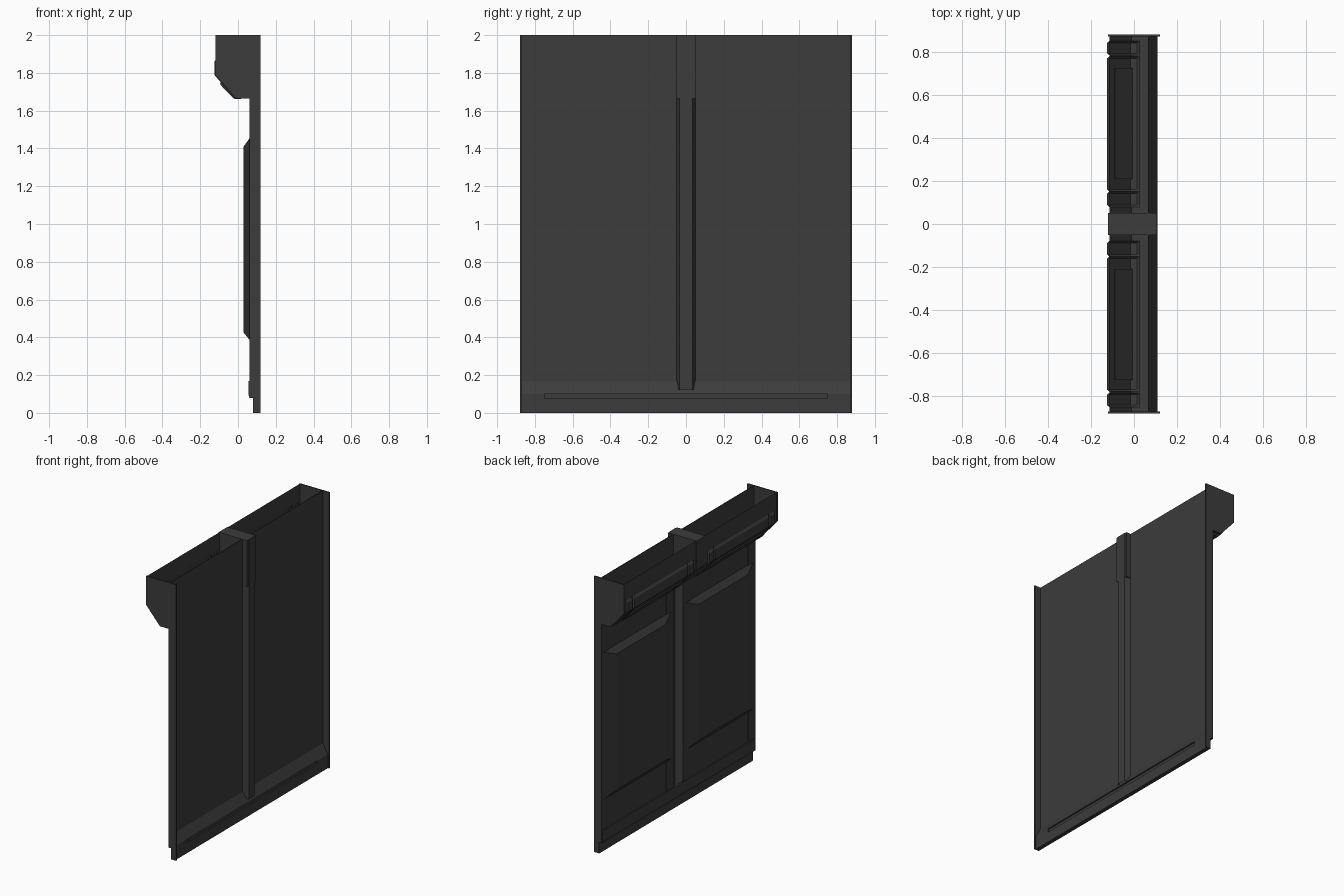
import bpy, bmesh

if "Cube" in bpy.data.objects:
    bpy.data.objects.remove(bpy.data.objects["Cube"])

dark = bpy.data.materials.new("dark_grey")
dark.diffuse_color = (0.045, 0.045, 0.045, 1)
dark.use_nodes = True
dark.node_tree.nodes["Principled BSDF"].inputs["Base Color"].default_value = dark.diffuse_color


def loft(name, sections, closed=True, mirror=False):
    """Skin a list of equal-length point rings; closed rings also get end caps."""
    bm = bmesh.new()
    rings = [[bm.verts.new(p) for p in s] for s in sections]
    n = len(rings[0])
    for a, b in zip(rings, rings[1:]):
        for i in range(n if closed else n - 1):
            j = (i + 1) % n
            bm.faces.new((a[i], a[j], b[j], b[i]))
    if closed:
        bm.faces.new(rings[0][::-1])
        bm.faces.new(rings[-1])
    bmesh.ops.recalc_face_normals(bm, faces=bm.faces)
    me = bpy.data.meshes.new(name)
    bm.to_mesh(me)
    bm.free()
    me.materials.append(dark)
    ob = bpy.data.objects.new(name, me)
    bpy.context.collection.objects.link(ob)
    if mirror:
        m = ob.modifiers.new("mirror", 'MIRROR')
        m.use_axis = (False, True, False)
    return ob


def extrude(name, profile, y0, y1, **kw):
    """Extrude an x-z profile along y."""
    return loft(name, [[(x, y, z) for x, z in profile] for y in (y0, y1)], **kw)


def box(name, x0, x1, y0, y1, z0, z1, **kw):
    return extrude(name, [(x0, z0), (x1, z0), (x1, z1), (x0, z1)], y0, y1, **kw)


def rect(x, y0, y1, z0, z1):
    return [(x, y0, z0), (x, y1, z0), (x, y1, z1), (x, y0, z1)]


# Wall sheets and shallow vertical strips
box("wall_sheet", .064, .07, .05, .875, .15, 2, mirror=True)
box("outer_strip", .06, .065, .80, .872, .17, 1.67, mirror=True)
box("inner_strip", .06, .065, .05, .14, .17, 1.67, mirror=True)

# Bulging panel with slanted edges in each bay
loft("bulge_panel", [rect(.062, .08, .86, .385, 1.455),
                     rect(.03, .19, .75, .425, 1.41)], mirror=True)

# End plates of the wall
extrude("end_plate", [(.08, 0), (.12, 0), (.12, 2), (.06, 2), (.06, .08), (.08, .08)],
        .872, .88, mirror=True)

# Centre post: folded sheet, ridge on one side and groove on the other
post = [(.064, -.05), (.11, -.034), (.11, .034), (.064, .05)]
loft("centre_post", [[(x, y, z) for x, y in post] for z in (.12, 2)], closed=False)

# Base skirting with long slot
base = extrude("base_skirting", [(.08, 0), (.11, 0), (.11, .10), (.07, .17), (.055, .17),
                                 (.055, .10), (.06, .08), (.08, .08)], -.875, .875)
slot = box("slot_cutter", .1, .13, -.75, .75, .075, .1)
slot.hide_render = True
slot.hide_viewport = True
cut = base.modifiers.new("slot", 'BOOLEAN')
cut.operation = 'DIFFERENCE'
cut.solver = 'EXACT'
cut.object = slot

# Overhead trough, open on top, with raised ribs along its lower edge
stations = [(.05, 0), (.08, 0), (.088, 1), (.142, 1), (.15, 0), (.152, 0), (.16, 1),
            (.77, 1), (.778, 0), (.785, 0), (.793, 1), (.842, 1), (.85, 0), (.875, 0)]


def trough_section(y, d):
    d *= .01
    return [(x, y, z) for x, z in [(-.115, 2), (-.115, 1.875), (-.115 - d, 1.86),
                                   (-.115 - d, 1.795 - d / 2), (-.012 - d / 2, 1.672 - d),
                                   (.015, 1.672 - d), (.025, 1.672), (.066, 1.672)]]


loft("overhead_trough", [trough_section(*s) for s in stations], closed=False, mirror=True)

# Light panel set on the slanted underside of the trough
extrude("underside_panel", [(-.088, 1.755), (-.095, 1.742), (-.085, 1.728), (-.022, 1.664),
                            (-.008, 1.663), (-.008, 1.667)], .21, .725, mirror=True)

# Trough end caps and centre block
cap = [(-.12, 2), (-.12, 1.79), (-.01, 1.665), (.066, 1.665), (.066, 2)]
extrude("trough_end_cap", cap, .872, .88, mirror=True)
extrude("centre_block", cap[:3] + [(.108, 1.665), (.108, 2)], -.05, .05)
